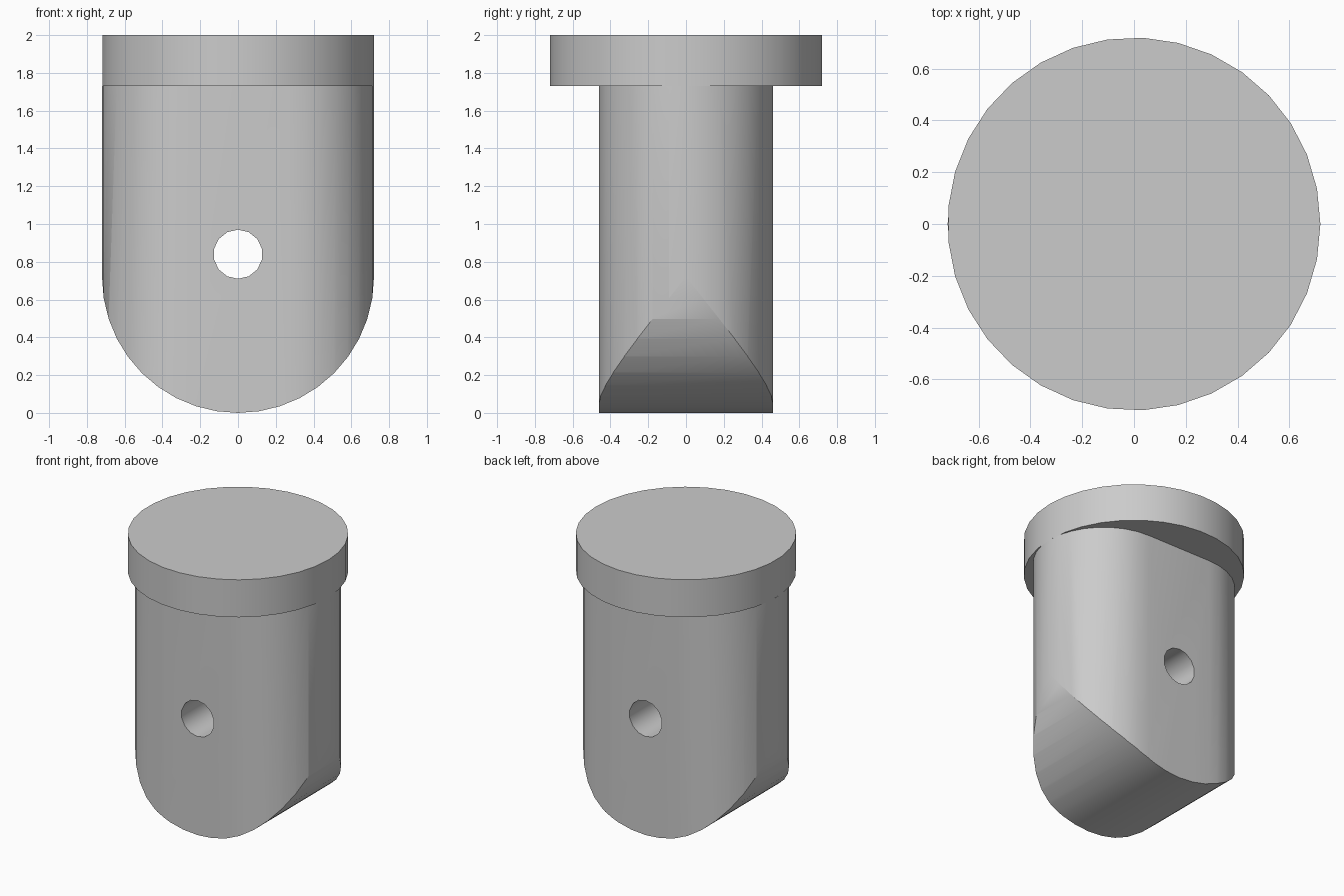
import bpy, bmesh
from math import sin, cos, pi, radians
from mathutils import Matrix, Vector

cube = bpy.data.objects.get("Cube")
if cube:
    bpy.data.objects.remove(cube)

R = 0.72          # cap radius and rounded tip radius
T = 0.46          # half thickness of the body
CAP_Z = 1.73      # underside of the cap
TOP_Z = 2.0
HOLE_Z, HOLE_R = 0.84, 0.13

grey = bpy.data.materials.new("plain grey")
grey.use_nodes = True
colour = (0.6, 0.6, 0.6, 1)
grey.diffuse_color = colour
grey.node_tree.nodes["Principled BSDF"].inputs["Base Color"].default_value = colour


def arc(cx, cy, r, start, end, steps):
    """Points along an arc, both ends included."""
    return [(cx + r * cos(start + (end - start) * i / steps),
             cy + r * sin(start + (end - start) * i / steps)) for i in range(steps + 1)]


def prism(name, outline, low, high, upright=True):
    """Extrude an outline along z, or along y when not upright."""
    bm = bmesh.new()
    face = bm.faces.new([bm.verts.new((a, b, low) if upright else (a, low, b))
                         for a, b in outline])
    grown = bmesh.ops.extrude_face_region(bm, geom=[face])["geom"]
    move = Vector((0, 0, high - low)) if upright else Vector((0, high - low, 0))
    bmesh.ops.translate(bm, vec=move, verts=[v for v in grown if isinstance(v, bmesh.types.BMVert)])
    bmesh.ops.recalc_face_normals(bm, faces=bm.faces)
    mesh = bpy.data.meshes.new(name)
    bm.to_mesh(mesh)
    bm.free()
    mesh.materials.append(grey)
    obj = bpy.data.objects.new(name, mesh)
    bpy.context.collection.objects.link(obj)
    return obj


def boolean(obj, cutter, operation):
    """Apply a boolean and remove its helper."""
    mod = obj.modifiers.new(operation.lower(), "BOOLEAN")
    mod.operation, mod.object, mod.solver = operation, cutter, "EXACT"
    bpy.context.view_layer.objects.active = obj
    bpy.ops.object.modifier_apply(modifier=mod.name)
    bpy.data.objects.remove(cutter)


def smooth(obj):
    bpy.ops.object.select_all(action="DESELECT")
    obj.select_set(True)
    bpy.context.view_layer.objects.active = obj
    bpy.ops.object.shade_smooth_by_angle(angle=radians(30))


# Round cap
cap = prism("cap", arc(0, 0, R, 0, 2 * pi, 33)[:-1], CAP_Z, TOP_Z)

# Body: straight sides with half-round ends
side = R - T
body = prism("body", arc(side, 0, T, -pi / 2, pi / 2, 16)
             + arc(-side, 0, T, pi / 2, 1.5 * pi, 16), 0, CAP_Z)

# Rounded tip, trimmed to a half circle seen from the front
tip = arc(0, R, R, pi, 2 * pi, 20) + [(R, R + 0.1), (1, R + 0.1), (1, TOP_Z),
                                      (-1, TOP_Z), (-1, R + 0.1), (-R, R + 0.1)]
boolean(body, prism("tip_trim", tip, -1, 1, upright=False), "INTERSECT")

# Pin hole through the body
hole = arc(0, HOLE_Z, HOLE_R, pi / 14, pi / 14 + 2 * pi, 14)[:-1]
boolean(body, prism("hole_cutter", hole, -1, 1, upright=False), "DIFFERENCE")

smooth(cap)
smooth(body)
